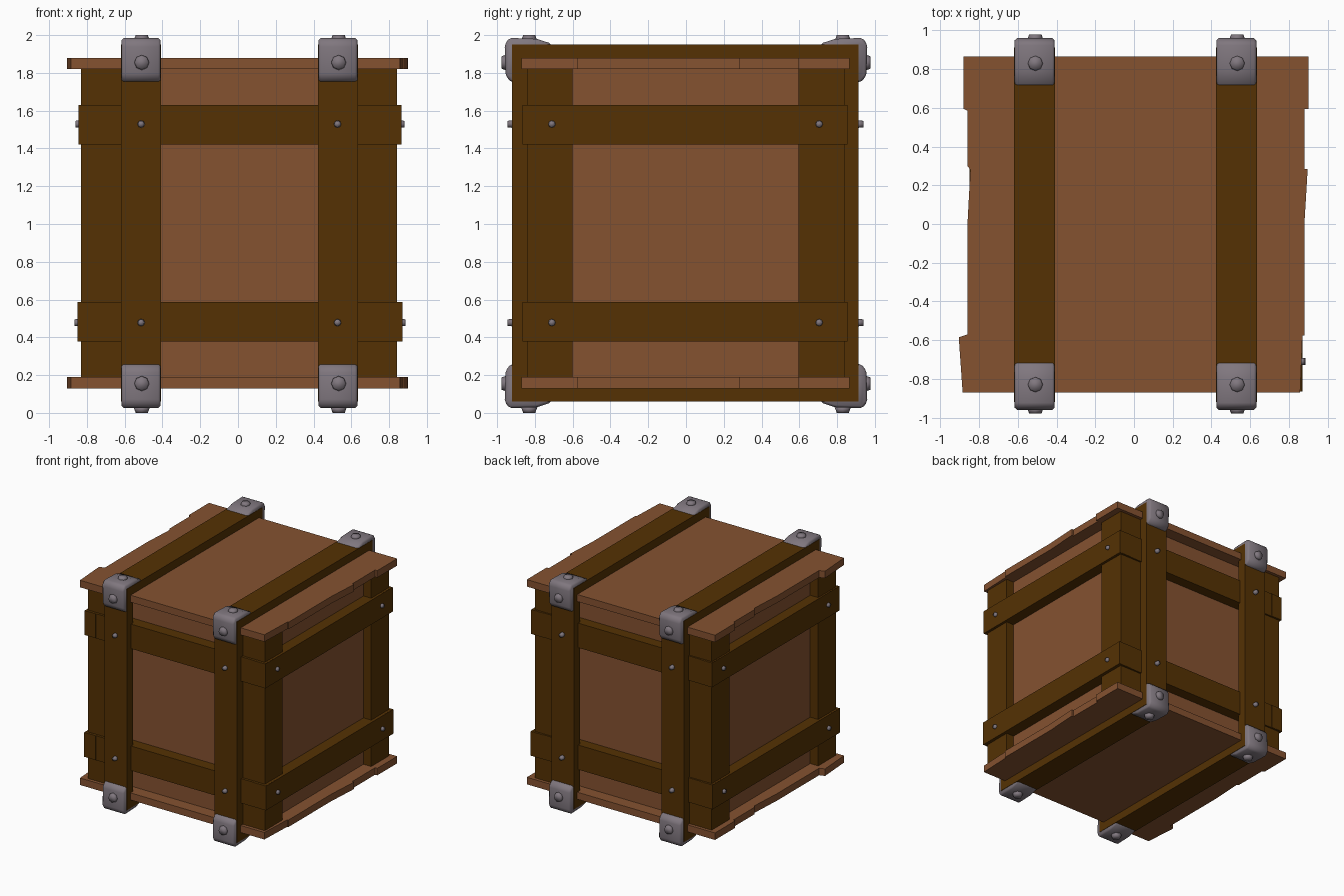
import bpy, bmesh, math
from mathutils import Vector

if "Cube" in bpy.data.objects:
    bpy.data.objects.remove(bpy.data.objects["Cube"])


def mat(name, col):
    m = bpy.data.materials.new(name)
    m.diffuse_color = (*col, 1)
    m.use_nodes = True
    m.node_tree.nodes["Principled BSDF"].inputs["Base Color"].default_value = m.diffuse_color
    return m


BROWN = mat("light wood", (0.235, 0.085, 0.030))
DARK = mat("dark wood", (0.09, 0.031, 0.001))
METAL = mat("grey metal", (0.215, 0.184, 0.21))


def finish(name, bm, m, smooth=False):
    bmesh.ops.recalc_face_normals(bm, faces=bm.faces)
    for f in bm.faces:
        f.smooth = smooth
    me = bpy.data.meshes.new(name)
    bm.to_mesh(me)
    bm.free()
    me.materials.append(m)
    ob = bpy.data.objects.new(name, me)
    bpy.context.collection.objects.link(ob)
    return ob


def box(name, x0, x1, y0, y1, z0, z1, m):
    bm = bmesh.new()
    bmesh.ops.create_cube(bm, size=1)
    for v in bm.verts:
        v.co = (x0 if v.co.x < 0 else x1, y0 if v.co.y < 0 else y1, z0 if v.co.z < 0 else z1)
    return finish(name, bm, m)


def prism(name, pts, offset, m, smooth=False):
    """Closed solid: a 3D outline swept along offset."""
    bm = bmesh.new()
    a = [bm.verts.new(p) for p in pts]
    b = [bm.verts.new(Vector(p) + Vector(offset)) for p in pts]
    bm.faces.new(a)
    bm.faces.new(b[::-1])
    for i in range(len(a)):
        j = (i + 1) % len(a)
        bm.faces.new((a[i], a[j], b[j], b[i]))
    return finish(name, bm, m, smooth)


def stud(name, base, direction, r1, r2, h, sides=8):
    """Tapered bolt head whose base sits at a point and faces a direction."""
    bm = bmesh.new()
    bmesh.ops.create_cone(bm, cap_ends=True, segments=sides, radius1=r1, radius2=r2, depth=h)
    d = Vector(direction)
    bmesh.ops.rotate(bm, verts=bm.verts, matrix=d.to_track_quat('Z', 'Y').to_matrix())
    bmesh.ops.translate(bm, verts=bm.verts, vec=Vector(base) + d * h / 2)
    return finish(name, bm, METAL, True)


# inner crate panels
box("inner_panels", -0.755, 0.77, -0.765, 0.76, 0.15, 1.86, BROWN)

# lid and base with uneven plank ends
outline = [(-0.885, -0.87), (0.858, -0.87), (0.87, -0.575), (0.88, -0.575), (0.88, 0.0),
           (0.897, 0.285), (0.88, 0.285), (0.88, 0.595), (0.9, 0.595), (0.9, 0.865),
           (-0.88, 0.865), (-0.88, 0.595), (-0.86, 0.585), (-0.86, 0.3), (-0.845, 0.28),
           (-0.86, 0.0), (-0.86, -0.57), (-0.905, -0.585)]
for name, z in (("lid_planks", 1.82), ("base_planks", 0.13)):
    prism(name, [(x, y, z) for x, y in outline], (0, 0, 0.06), BROWN)

# corner posts
for x0, x1 in ((-0.83, -0.6), (0.61, 0.843)):
    for y0, y1 in ((-0.842, -0.6), (0.595, 0.838)):
        box("corner_post", x0, x1, y0, y1, 0.16, 1.85, DARK)

# horizontal rails and their nails
for z, nz, xa, xb in ((1.525, 1.529, -0.845, 0.865), (0.483, 0.478, -0.85, 0.87)):
    za, zb = z - 0.105, z + 0.105
    box("front_rail", xa + 0.004, xb - 0.004, -0.863, -0.74, za, zb, DARK)
    box("back_rail", xa + 0.004, xb - 0.004, 0.73, 0.852, za, zb, DARK)
    box("left_rail", xa, -0.74, -0.865, 0.855, za + 0.001, zb - 0.001, DARK)
    box("right_rail", 0.75, xb, -0.865, 0.855, za + 0.001, zb - 0.001, DARK)
    for y in (-0.71, 0.705):
        stud("left_nail", (xa + 0.01, y, nz), (-1, 0, 0), 0.021, 0.017, 0.026)
        stud("right_nail", (xb - 0.01, y, nz), (1, 0, 0), 0.021, 0.017, 0.026)
    for x in (-0.513, 0.527):
        stud("front_nail", (x, -0.91, nz), (0, -1, 0), 0.021, 0.017, 0.034)
        stud("back_nail", (x, 0.90, nz), (0, 1, 0), 0.021, 0.017, 0.04)

# bracket cross-section (y, height above middle)
PROFILE = [(0.86, 0.75), (0.925, 0.75), (0.955, 0.785), (0.96, 0.95), (0.935, 0.985),
           (0.79, 0.98), (0.712, 0.955), (0.712, 0.89), (0.86, 0.89)]

for x0, x1 in ((-0.62, -0.407), (0.423, 0.635)):
    # wooden hoop running around front, top, back and bottom
    box("front_strap", x0, x1, -0.92, -0.835, 0.06, 1.95, DARK)
    box("back_strap", x0, x1, 0.83, 0.912, 0.06, 1.95, DARK)
    box("top_strap", x0, x1, -0.835, 0.83, 1.86, 1.95, DARK)
    box("bottom_strap", x0, x1, -0.835, 0.83, 0.06, 0.15, DARK)
    xc = (x0 + x1) / 2 + 0.004
    for sy in (-1, 1):
        for sz in (-1, 1):
            # metal corner bracket
            pts = [(x0 + 0.003, sy * y, 1.005 + sz * (z - 0.005)) for y, z in PROFILE]
            b = prism("corner_bracket", pts, (x1 - x0 - 0.006, 0, 0), METAL, True)
            bv = b.modifiers.new("soft edges", 'BEVEL')
            bv.width = 0.012
            bv.segments = 1
            # bolts on both outer faces
            stud("face_bolt", (xc, sy * 0.948, 1.005 + sz * 0.85), (0, sy, 0), 0.043, 0.032, 0.03)
            stud("end_bolt", (xc, sy * 0.83, 1 + sz * 0.97), (0, 0, sz), 0.043, 0.032, 0.03)
